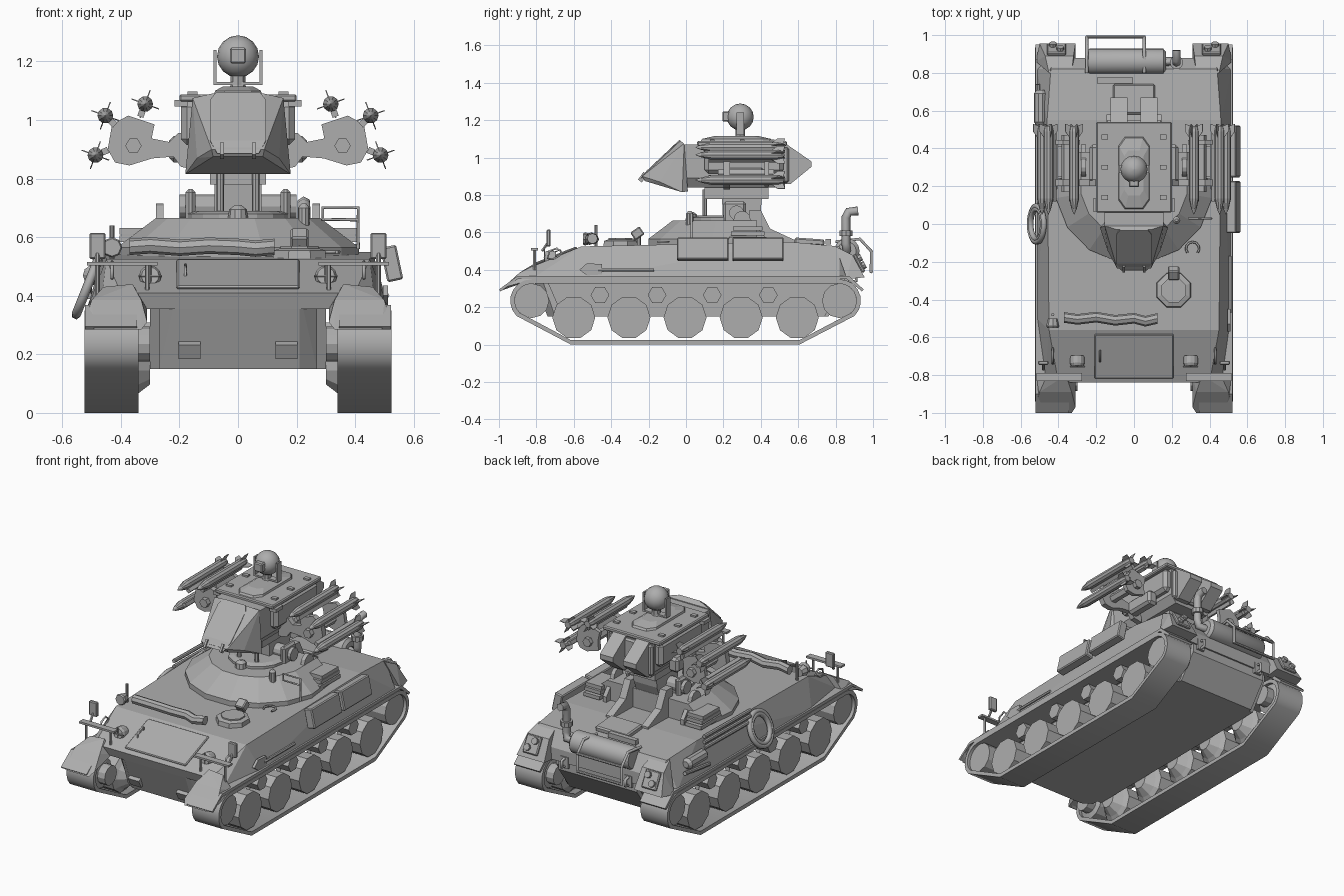
import bpy, bmesh, math
from mathutils import Vector as V, Matrix, Euler
paint = bpy.data.materials.new("dark_grey_paint")
paint.diffuse_color = (.42, .42, .42, 1)
def link(name, data, mirror):
    data.materials.append(paint)
    ob = bpy.data.objects.new(name, data)
    bpy.context.collection.objects.link(ob)
    if mirror:
        ob.modifiers.new("Mirror", 'MIRROR')
def finish(name, bm, mirror=False, smooth=False):
    bmesh.ops.remove_doubles(bm, verts=bm.verts, dist=0.0004)
    bmesh.ops.recalc_face_normals(bm, faces=bm.faces)
    me = bpy.data.meshes.new(name)
    bm.to_mesh(me)
    if smooth:
        me.shade_smooth()
        me.set_sharp_from_angle(angle=math.radians(40))
    link(name, me, mirror)
def loft(name, rings, closed=False, **k):
    bm = bmesh.new()
    vs = [[bm.verts.new(p) for p in r] for r in rings]
    n, m = len(vs[0]), len(vs)
    for i in range(m if closed else m - 1):
        a, b = vs[i], vs[(i + 1) % m]
        for j in range(n):
            bm.faces.new((a[j], a[(j + 1) % n], b[(j + 1) % n], b[j]))
    for r in ([] if closed else (vs[0], vs[-1])):
        bm.faces.new(r)
    finish(name, bm, **k)
def prism(name, axis, pts, lo, hi, **k):
    put = (lambda p, t: (t, *p)) if axis == 'x' else (lambda p, t: (p[0], t, p[1]))
    loft(name, [[put(p, t) for p in pts] for t in (lo, hi)], **k)
def hull(name, pts, sym=True, **k):
    bm = bmesh.new()
    for x, y, z in pts:
        for s in ((1, -1) if sym else (1,)):
            bm.verts.new((x * s, y, z))
    bmesh.ops.convex_hull(bm, input=bm.verts)
    bmesh.ops.dissolve_limit(bm, angle_limit=0.02, verts=bm.verts, edges=bm.edges)
    finish(name, bm, **k)
def box(name, c, s, rot=(0, 0, 0), bevel=0, **k):
    bm = bmesh.new()
    M = Matrix.Translation(c) @ Euler([math.radians(a) for a in rot]).to_matrix().to_4x4()
    bmesh.ops.create_cube(bm, size=1, matrix=M @ Matrix.Diagonal((*s, 1)))
    if bevel:
        bmesh.ops.bevel(bm, geom=bm.edges[:], offset=bevel, segments=1, affect='EDGES')
    finish(name, bm, **k)
def lathe(name, p, d, prof, n=10, ph=0.0, **k):
    d = V(d).normalized()
    u = d.cross(V((0, 0, 1)) if abs(d.z) < .9 else V((0, 1, 0))).normalized()
    an = [ph + 2 * math.pi * i / n for i in range(n)]
    loft(name, [[V(p) + d * t + (u * math.cos(a) + d.cross(u) * math.sin(a)) * max(r, 1e-3) for a in an]
                for t, r in prof], **k)
def rod(name, a, b, r, n=8, **k):
    lathe(name, a, V(b) - V(a), [(0, r), ((V(b) - V(a)).length, r)], n, **k)
def tube(name, pts, r, cyclic=False, mirror=False):
    cu = bpy.data.curves.new(name, 'CURVE')
    cu.dimensions, cu.bevel_depth, cu.bevel_resolution, cu.use_fill_caps = '3D', r, 1, True
    sp = cu.splines.new('POLY')
    sp.points.add(len(pts) - 1)
    for q, p in zip(sp.points, pts):
        q.co = (*p, 1)
    sp.use_cyclic_u = cyclic
    link(name, cu, mirror)
def arc(c, r, a0, a1, n):
    an = [math.radians(a0 + (a1 - a0) * i / n) for i in range(n + 1)]
    return [(c[0] + r * math.cos(a), c[1] + r * math.sin(a)) for a in an]
# Tracks and running gear
out, inn = [[(-.615, o), (.605, o)] + arc((.82, .235), .115 - o, -45, 90, 7)
            + arc((-.825, .235), .115 - o, 90, 225, 7) for o in (0, .024)]
loft("track", [[(x, *p) for p in b] for x, b in ((.34, out), (.525, out), (.525, inn), (.34, inn))],
     closed=True, mirror=True, smooth=True)
for y in (-.60, -.305, -.005, .295, .595):
    lathe("road_wheel", (.30, y, .145), (1, 0, 0), [(0, .05), (.05, .09), (.07, .115), (.205, .115)], 10, mirror=True)
for y in (-.825, .82):
    lathe("end_wheel", (.30, y, .235), (1, 0, 0), [(0, .06), (.05, .06), (.06, .093), (.205, .093)], 12, mirror=True)
for y in (-.46, -.155, .14, .44):
    lathe("return_roller", (.29, y, .265), (1, 0, 0), [(0, .05), (.2, .05)], 6, mirror=True)
# Hull
hull("lower_hull", [(.21, -.84, .41), (.21, -.74, .15), (.27, -.70, .15), (.27, -.79, .41), (.27, .76, .15),
                    (.27, .87, .30), (.27, .87, .42)])
prism("hull_side", 'x', [(-.76, .38), (-.66, .15), (.74, .15), (.85, .32), (.85, .40)], .25, .30, mirror=True)
hull("upper_hull", [(.40, -.84, .41), (.47, -.82, .355), (.45, -.56, .525), (.515, -.5, .355), (.455, .0, .54),
                    (.46, .55, .55), (.44, .82, .525), (.515, .82, .355), (.42, .88, .43), (.46, .88, .355)])
prism("fender", 'x', [(-.99, .285), (-.90, .35), (.86, .35), (.94, .285), (.95, .295), (.87, .368), (-.90, .368),
                      (-1.0, .295)], .345, .522, mirror=True)
hull("front_mudguard", [(.33, -1, .285), (.49, -1, .285), (.31, -.97, .31), (.52, -.96, .31), (.33, -.89, .385),
     (.50, -.89, .385), (.36, -.80, .44), (.46, -.80, .43), (.31, -.80, .355), (.52, -.80, .355)], False, mirror=True)
hull("rear_corner", [(.33, .80, .525), (.45, .80, .525), (.32, .89, .48), (.47, .89, .48), (.31, .955, .36),
     (.50, .955, .36), (.31, .86, .35), (.52, .86, .35)], False, mirror=True)
box("tow_bracket", (.165, -.77, .215), (.075, .03, .055), (28, 0, 0), mirror=True)
box("glacis_hatch", (0, -.70, .473), (.42, .25, .014), (21.6, 0, 0), .005)
tube("hatch_handle", [(-.18, -.73, .465), (-.18, -.73, .485), (-.18, -.67, .507), (-.18, -.67, .49)], .005)
# Front lamps and mirrors
lathe("headlight", (.30, -.70, .46), (0, -1, .15), [(0, .038), (.04, .038), (.055, .03)], 12, mirror=True)
rod("lamp_guard", (.26, -.757, .468), (.34, -.757, .468), .004, 6, mirror=True)
rod("lamp_guard", (.30, -.757, .43), (.30, -.757, .508), .004, 6, mirror=True)
box("lamp_bar", (.395, -.81, .51), (.24, .04, .012), mirror=True)
for x in (.31, .48):
    rod("lamp_bar_post", (x, -.81, .40), (x, -.81, .51), .008, 6, mirror=True)
rod("mirror_post", (.48, -.77, .50), (.48, -.735, .55), .008, 6, mirror=True)
box("mirror", (.48, -.735, .57), (.055, .022, .09), bevel=.005, mirror=True)
tube("brush_loop", [(.43, -.74, .46), (.43, -.73, .50), (.43, -.69, .515), (.43, -.66, .49), (.43, -.70, .46)], .006, True, True)
# Deck fittings
roll = ((-.37, .01, 0), (-.3, 0, .005), (-.2, .012, -.003), (-.1, -.005, .004), (0, .006, 0), (.06, -.01, -.006), (.125, .005, 0))
loft("rolled_tarp", [[(x, y - .505 + dy, z + .567 + dz) for y, z in arc((0, 0), .028, 0, 315, 7)] for x, dy, dz in roll], smooth=True)
lathe("driver_hatch", (.21, -.35, .52), (0, 0, 1), [(0, .1), (.035, .095), (.042, .07), (.05, .07)], 8, math.pi / 8)
box("periscope", (.21, -.26, .595), (.06, .06, .05), (35, 0, 0), .006)
rod("periscope_base", (.21, -.26, .53), (.21, -.26, .60), .02)
tube("deck_handle", [(x, y, .55) for x, y in arc((.31, -.13), .035, -40, 220, 8)], .006)
lathe("vent_cap", (.225, .02, .53), (0, 0, 1), [(0, .02), (.17, .02), (.185, .008)])
lathe("deck_lamp", (-.43, -.50, .565), (0, -1, 0), [(0, .025), (.04, .035), (.05, .03)], 8)
rod("deck_lamp_post", (-.43, -.48, .51), (-.43, -.48, .64), .008)
# Turret ring with sloped facets, pedestal and supports
rings = [[(x, y, z) for x, y in [(w, .38)] + arc((0, .21), r, 350, 190, 7) + [(-w, .38)]]
         for w, r, z in ((.39, .42, .53), (.39, .42, .565), (.28, .285, .665))]
loft("turret_ring", rings)
lathe("ring_collar", (0, .2, .66), (0, 0, 1), [(0, .17), (.02, .17), (.03, .14)], 16)
rod("trunnion_drum", (-.2, .27, .705), (.2, .27, .705), .04, 12)
lathe("front_dome", (0, .03, .66), (0, 0, 1), [(0, .035), (.035, .03), (.05, .01)], 10)
box("yoke_upright", (.162, .26, .70), (.035, .12, .13), bevel=.012, mirror=True)
prism("pedestal", 'x', [(.19, .83), (.20, .62), (.36, .62), (.40, .72), (.41, .83)], -.08, .08)
prism("rear_gusset", 'x', [(.34, .53), (.58, .53), (.58, .56), (.45, .62), (.40, .72), (.34, .72)], .10, .145, mirror=True)
rod("elevation_piston", (.06, .10, .66), (.06, .10, .83), .013, mirror=True)
box("turret_underplate", (0, .27, .815), (.19, .34, .07))
box("engine_hatch", (0, .66, .55), (.22, .16, .035), (-4, 0, 0), .008)
for z, s in ((.565, .20), (.595, .18), (.62, .16)):
    box("stowage_crate", (.35, .33, z), (.11, s, .022), mirror=True)
prism("cradle_arch", 'x', [(.20, .54), (.42, .54), (.42, .58)] + arc((.30, .67), .045, 0, 180, 6) + [(.20, .58)], .255, .28, mirror=True)
# Turret
prism("turret_body", 'y', [(-.12, .84), (.12, .84), (.155, .89), (.155, 1.07), (-.155, 1.07), (-.155, .89)], -.01, .53)
box("turret_cheek", (.165, .31, .99), (.06, .42, .15), bevel=.02, mirror=True)
hull("front_shield", [(.09, -.03, 1.09), (.155, -.01, 1.075), (.18, -.02, .815), (.155, .01, .82), (.14, -.14, .87),
                      (.09, -.235, .90), (.085, -.22, .875)])
hull("shield_panel", [(.075, -.035, 1.095), (.095, -.06, 1.07), (.095, -.21, .93), (.07, -.245, .885),
                      (.075, -.02, 1.08), (.09, -.20, .91)])
box("panel_hinge", (.055, -.232, .895), (.014, .025, .05), (-35, 0, 0), mirror=True)
box("roof_plate", (0, .30, 1.075), (.40, .48, .026), bevel=.006)
box("roof_brim", (.195, .10, 1.057), (.045, .07, .022), mirror=True)
for y in (.14, .30, .46):
    box("roof_cleat", (.155, y, 1.092), (.035, .025, .012), mirror=True)
oct8 = [(-.05, .07), (.05, .07), (.085, .12), (.085, .42), (.05, .47), (-.05, .47), (-.085, .42), (-.085, .12)]
loft("roof_plinth", [[(x * s, .27 + (y - .27) * s, z) for x, y in oct8] for s, z in ((1, 1.075), (.92, 1.10), (.6, 1.115))])
prism("rear_pod", 'x', [(.50, 1.08), (.54, 1.07), (.67, .98), (.67, .95), (.56, .86), (.50, .86)], .035, .125, mirror=True)
box("rear_plate", (0, .535, .96), (.30, .03, .19), bevel=.01)
# Sensor ball
lathe("sensor_neck", (0, .29, 1.10), (0, 0, 1), [(0, .035), (.02, .025), (.05, .025)], 8)
lathe("sensor_ball", (0, .29, 1.145), (0, 0, 1), [(.072 - c, s) for c, s in arc((0, 0), .072, 0, 180, 8)], 16, smooth=True)
box("sensor_lens", (0, .225, 1.22), (.055, .06, .055), bevel=.006)
box("sensor_yoke", (.078, .29, 1.18), (.01, .04, .12), mirror=True)
box("sensor_yoke_base", (0, .29, 1.125), (.16, .04, .01))
# Missile launcher arms
arm = [(.14, .955), (.205, .955), (.235, .925), (.295, .937), (.285, .985), (.375, 1.015), (.43, .985), (.445, .90),
       (.42, .855), (.37, .845), (.293, .869), (.22, .875), (.195, .84), (.14, .83)]
prism("launcher_arm", 'y', arm, .20, .235, mirror=True)
prism("launcher_rear_plate", 'y', arm[3:11], .42, .445, mirror=True)
lathe("launcher_hub", (.357, .17, .912), (0, 1, 0), [(0, .028), (.30, .028)], 6, mirror=True)
box("shoulder_block", (.20, .32, .90), (.07, .20, .09), bevel=.015, mirror=True)
for mx, mz in ((.317, 1.055), (.453, 1.015), (.487, .88)):
    q = V((mx, 0, mz))
    lathe("missile", (mx, .05, mz), (0, 1, 0), [(0, .001), (.03, .014), (.085, .027), (.44, .027), (.47, .02)], 10, mirror=True)
    to = (V((.365, 0, .93)) - q).normalized()
    ang = math.degrees(math.atan2(to.x, to.z))
    box("launch_rail", q + to * .036 + V((0, .31, 0)), (.022, .38, .022), (0, ang, 0), mirror=True)
    for a in (20, 110, 200, 290):
        d = V((math.cos(math.radians(a)), 0, math.sin(math.radians(a))))
        t = V((-d.z, 0, d.x)) * .002
        F = [q + d * r + V((0, y, 0)) for r, y in ((.02, .45), (.05, .49), (.05, .53), (.02, .52))]
        loft("missile_fin", [[p - t for p in F], [p + t for p in F]], mirror=True)
# Right-side stowage bins and tools
for y in (.09, .385):
    box("side_bin", (.525, y, .51), (.055, .275, .12), (0, -12, 0), .006)
tube("bin_rack", [(.41, .03, .56), (.41, .03, .70), (.29, .03, .70), (.29, .03, .66), (.41, .03, .66)], .006)
rod("tool_handle", (.508, -.47, .40), (.508, -.17, .40), .009, 6)
prism("shovel_blade", 'x', [(-.57, .40), (-.53, .435), (-.45, .43), (-.45, .375), (-.53, .37)], .495, .512)
# Left-side coil, poles and canister
for r in (.08, .095):
    tube("cable_coil", [(-.515 + .4 * v, u, .43 + v) for u, v in arc((0, 0), r, 0, 345, 23)], .016, True)
for z in (.49, .525, .56):
    rod("stowed_pole", (-.485, .06, z), (-.475, .50, z), .012)
lathe("canister", (-.495, .52, .47), (0, 1, 0), [(0, .02), (.02, .035), (.17, .035), (.19, .02)], 10)
rod("jack_handle", (-.51, .50, .40), (-.51, .74, .43), .012)
# Rear muffler, guard, exhaust, lamps and hooks
lathe("muffler", (-.245, .86, .50), (1, 0, 0), [(0, .06), (.01, .068), (.40, .068), (.415, .05)], 16, smooth=True)
for x in (-.25, .055):
    tube("muffler_guard", [(x, .80, .55), (x, .93, .565), (x, .99, .50), (x, .99, .385)], .009)
for z in (.50, .39):
    rod("guard_bar", (-.25, .99, z), (.055, .99, z), .009)
box("guard_plate", (-.10, .76, .55), (.19, .03, .03))
tube("exhaust_pipe", [(.15, .86, .50), (.22, .86, .50), (.225, .855, .54), (.225, .855, .68), (.225, .87, .71), (.225, .92, .715)], .024)
lathe("exhaust_flange", (.225, .855, .58), (0, 0, 1), [(0, .036), (.03, .036)], 10)
box("tail_lamp_panel", (.41, .925, .435), (.10, .02, .11), (28, 0, 0), .006, mirror=True)
for dx, dz in ((-.02, .02), (.02, -.02)):
    lathe("tail_lamp", (.41 + dx, .93 - dz * .5, .44 + dz), (0, .9, .45), [(0, .02), (.02, .02)], 8, mirror=True)
box("tow_hook_plate", (.22, .875, .36), (.05, .02, .07), mirror=True)
tube("tow_hook", [(.22, .88, .385), (.22, .91, .38), (.22, .91, .34), (.22, .88, .335)], .009, mirror=True)
